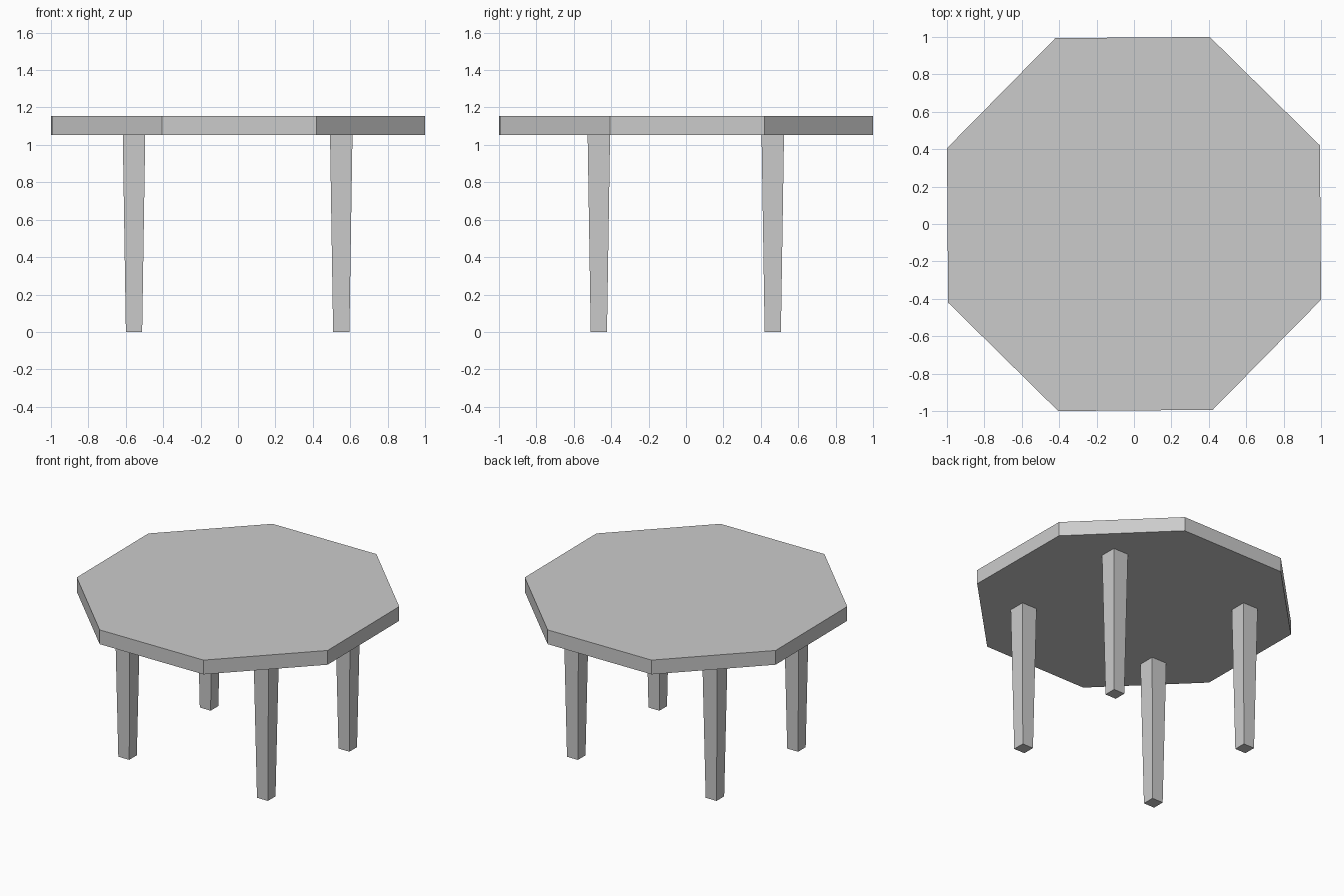
import bpy
from math import radians, sqrt

if "Cube" in bpy.data.objects:
    bpy.data.objects.remove(bpy.data.objects["Cube"])

TOP_Z, LEG_H = 1.155, 1.052


def prism(name, sides, r_bottom, r_top, z0, z1, x=0, y=0, turn=0):
    """Flat-faced prism or tapered post with its corners turned about z."""
    bpy.ops.mesh.primitive_cone_add(vertices=sides, radius1=r_bottom, radius2=r_top,
                                    depth=z1 - z0, location=(x, y, (z0 + z1) / 2),
                                    rotation=(0, 0, radians(turn)))
    obj = bpy.context.object
    obj.name = name
    bpy.ops.object.transform_apply(location=True, rotation=True, scale=True)
    return obj


# Octagonal tabletop, very slightly rotated
prism("tabletop", 8, 1.079, 1.079, LEG_H, TOP_Z, turn=22.5 + 0.44)

# Four square legs tapering towards the floor
for depth_name, sy in (("front", -1), ("back", 1)):
    for side_name, sx in (("left", -1), ("right", 1)):
        prism(f"{depth_name}_{side_name}_leg", 4, 0.0435 * sqrt(2), 0.06 * sqrt(2),
              0, LEG_H, x=sx * 0.554 - 0.002, y=sy * 0.465 - 0.001, turn=45)
